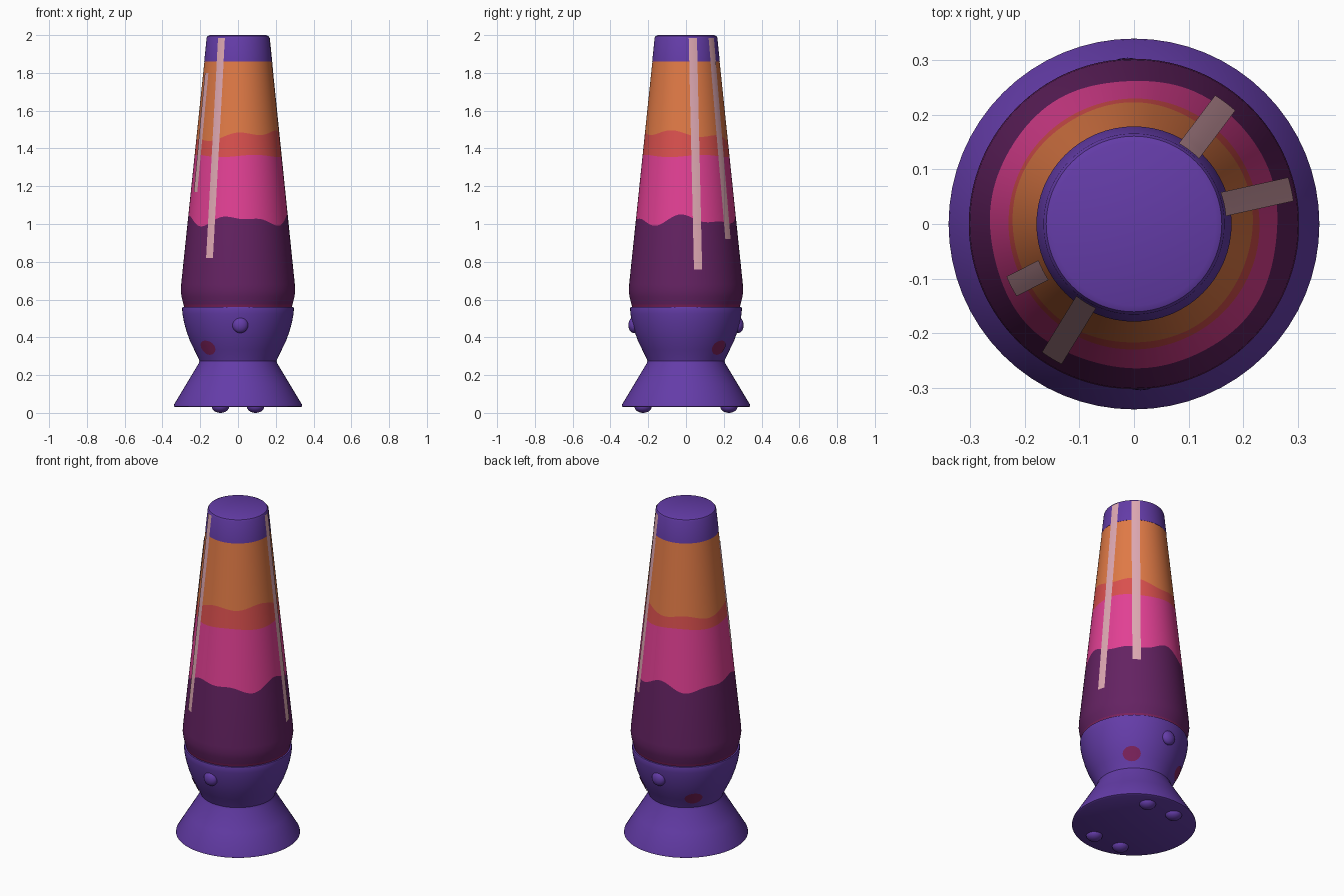
import bpy, bmesh, math
from math import sin, cos, radians, pi

if "Cube" in bpy.data.objects:
    bpy.data.objects.remove(bpy.data.objects["Cube"])

SEG = 64


def srgb(r, g, b):
    lin = [c / 255 / 12.92 if c < 11 else ((c / 255 + 0.055) / 1.055) ** 2.4 for c in (r, g, b)]
    return (*lin, 1)


def material(name, *rgb):
    m = bpy.data.materials.new(name)
    m.diffuse_color = srgb(*rgb)
    m.use_nodes = True
    m.node_tree.nodes["Principled BSDF"].inputs["Base Color"].default_value = m.diffuse_color
    return m


VIOLET = material("violet shell", 100, 60, 168)
PLUM = material("plum wax", 100, 34, 98)
PINK = material("pink wax", 226, 64, 148)
CORAL = material("coral wax", 218, 80, 78)
ORANGE = material("orange liquid", 224, 122, 70)
SHINE = material("pale shine", 222, 168, 178)
BERRY = material("berry trim", 124, 34, 92)

# Outlines as (radius, height)
BASE = [(0.0, 0.03), (0.33, 0.03), (0.34, 0.035), (0.338, 0.045), (0.272, 0.155), (0.208, 0.262),
        (0.204, 0.275), (0.21, 0.29), (0.232, 0.335), (0.254, 0.38), (0.272, 0.43), (0.286, 0.48),
        (0.294, 0.525), (0.296, 0.55), (0.294, 0.56), (0.27, 0.562)]
GLASS = [(0.284, 0.555), (0.289, 0.575), (0.299, 0.615), (0.303, 0.645), (0.301, 0.68), (0.178, 1.86)]
CAP = [(0.172, 1.858), (0.179, 1.86), (0.166, 1.985), (0.161, 1.995), (0.15, 2.0), (0.0, 2.0)]


def radius_at(outline, z):
    for (r0, z0), (r1, z1) in zip(outline, outline[1:]):
        if z0 <= z <= z1 and z1 > z0:
            return r0 + (r1 - r0) * (z - z0) / (z1 - z0)
    return outline[-1][0]


def make(name, bm, mats):
    bmesh.ops.remove_doubles(bm, verts=bm.verts, dist=1e-5)
    me = bpy.data.meshes.new(name)
    bm.to_mesh(me)
    bm.free()
    for m in mats:
        me.materials.append(m)
    ob = bpy.data.objects.new(name, me)
    bpy.context.collection.objects.link(ob)
    bpy.ops.object.select_all(action='DESELECT')
    ob.select_set(True)
    bpy.context.view_layer.objects.active = ob
    bpy.ops.object.shade_smooth_by_angle(angle=radians(35))
    return ob


def surface(name, rows, point, mats, columns, rule=lambda i: 0):
    """Grid of faces: point(row, column) gives each vertex, rule(row) the colour."""
    bm = bmesh.new()
    grid = [[bm.verts.new(point(row, j)) for j in range(columns + 1)] for row in rows]
    for i in range(len(rows) - 1):
        for j in range(columns):
            f = bm.faces.new((grid[i][j], grid[i][j + 1], grid[i + 1][j + 1], grid[i + 1][j]))
            f.material_index = rule(i)
    bmesh.ops.dissolve_degenerate(bm, edges=bm.edges, dist=1e-6)
    return make(name, bm, mats)


def polar(r, a, z):
    return (r * cos(a), r * sin(a), z)


def lathe(name, outline, mat):
    return surface(name, outline, lambda p, j: polar(p[0], 2 * pi * j / SEG, p[1]), [mat], SEG)


# Flared foot with bowl, and top cap
lathe("base_and_bowl", BASE, VIOLET)
lathe("top_cap", CAP, VIOLET)


# Glass, split into colour bands by wavy borders
def plum_edge(a):
    return 1.02 + 0.02 * cos(4 * a) + 0.013 * cos(7 * (a - radians(300)))


def coral_edge(a):
    return 1.455 + 0.03 * cos(a - radians(325)) + 0.012 * cos(5 * (a - radians(340)))


heights = [0.555, 0.575, 0.615, 0.645, 0.68, plum_edge,
           lambda a: 1.36 + 0.006 * sin(4 * a), coral_edge, 1.86]
band = [0, 1, 1, 1, 1, 2, 3, 4]


def glass_point(h, j):
    a = 2 * pi * j / (2 * SEG)
    z = h(a) if callable(h) else h
    return polar(radius_at(GLASS, z), a, z)


surface("glass", heights, glass_point, [BERRY, PLUM, PINK, CORAL, ORANGE], 2 * SEG, lambda i: band[i])


# Shine stripes lying on the glass and cap: angle, bottom, top, width
for n, (deg, low, high, width) in enumerate([(53, 0.92, 1.985, 0.046), (12.5, 0.76, 1.985, 0.044),
                                             (207, 1.17, 1.80, 0.040), (238.5, 0.82, 1.985, 0.042)]):
    def stripe_point(z, j):
        r = radius_at(GLASS, z) if z < 1.86 else radius_at(CAP[1:], z)
        return polar(r + 0.003, radians(deg) + (j / 4 - 0.5) * width / r, z)
    zs = sorted([low + (high - low) * k / 12 for k in range(13)] + ([1.86] if high > 1.86 else []))
    surface(f"shine_stripe_{n + 1}", zs, stripe_point, [SHINE], 4)

# Round painted spots low on the bowl
for n, deg in enumerate((47, 135, 228)):
    def spot_point(s, j):
        t = -2 * pi * j / 20
        z = 0.345 + 0.038 * s * sin(t)
        r = radius_at(BASE[6:], z) + 0.004
        return polar(r, radians(deg) - 0.05 * s * cos(t) / 0.24, z)
    surface(f"bowl_spot_{n + 1}", [1, 0.66, 0.33, 0], spot_point, [BERRY], 20)


def ball(name, loc, scale, mat):
    bm = bmesh.new()
    bmesh.ops.create_uvsphere(bm, u_segments=20, v_segments=12, radius=1)
    for v in bm.verts:
        v.co = [c * s + l for c, s, l in zip(v.co, scale, loc)]
    make(name, bm, [mat])


# Front and back knobs, four small feet
for name, side in (("front_knob", -1), ("back_knob", 1)):
    ball(name, (0.012 * -side, 0.277 * side, 0.465), (0.042, 0.028, 0.042), VIOLET)
for i, x in enumerate((-0.093, 0.093)):
    for k, y in enumerate((-0.227, 0.227)):
        ball(f"foot_{2 * i + k + 1}", (x, y, 0.034), (0.046, 0.046, 0.034), VIOLET)

# Make closed parts face outward
for ob in bpy.data.objects:
    if ob.name in ("base_and_bowl", "top_cap"):
        bm = bmesh.new()
        bm.from_mesh(ob.data)
        bmesh.ops.recalc_face_normals(bm, faces=bm.faces)
        bm.to_mesh(ob.data)
        bm.free()
